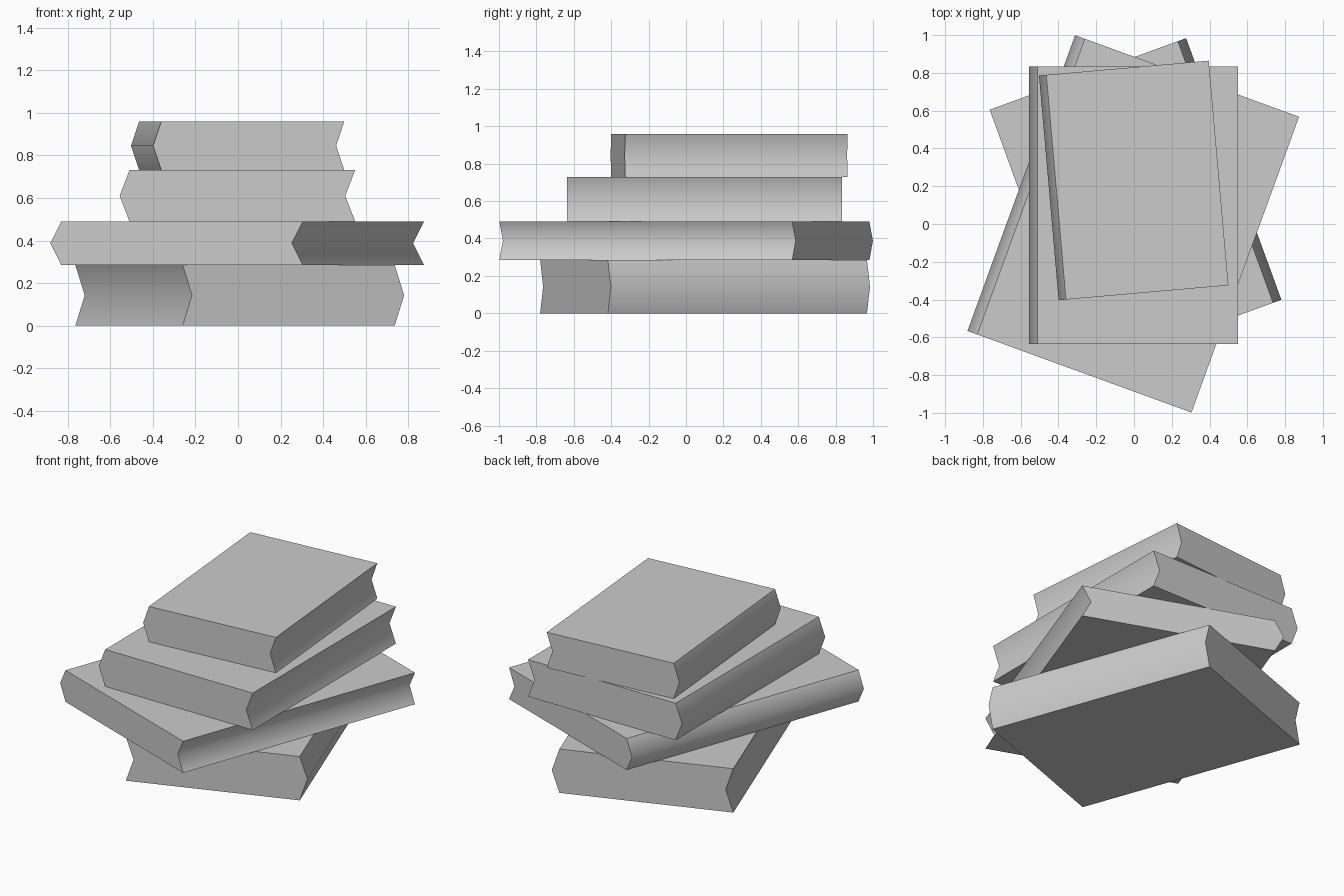
import bpy
import bmesh
import math
from mathutils import Matrix, Vector

cube = bpy.data.objects.get("Cube")
if cube:
    bpy.data.objects.remove(cube, do_unlink=True)

# One plain grey for every book
grey = bpy.data.materials.new("plain_grey")
grey.use_nodes = True
colour = (0.6, 0.6, 0.6, 1)
grey.diffuse_color = colour
grey.node_tree.nodes["Principled BSDF"].inputs["Base Color"].default_value = colour


def book(name, corner, width, length, bottom, top, bulge, angle, spine_right=False):
    """Extrude a cover profile with a pointed spine and a notched page edge.
    corner is the front left corner of the cover."""
    middle = (bottom + top) / 2
    side = 1 if spine_right else -1
    profile = [(0, bottom), (width, bottom), (width + side * bulge, middle),
               (width, top), (0, top), (side * bulge, middle)]
    bm = bmesh.new()
    face = bm.faces.new([bm.verts.new((x, 0, z)) for x, z in profile])
    extruded = bmesh.ops.extrude_face_region(bm, geom=[face])
    moved = [v for v in extruded["geom"] if isinstance(v, bmesh.types.BMVert)]
    bmesh.ops.translate(bm, verts=moved, vec=Vector((0, length, 0)))
    bmesh.ops.recalc_face_normals(bm, faces=bm.faces)
    place = Matrix.Translation((*corner, 0)) @ Matrix.Rotation(math.radians(angle), 4, "Z")
    bmesh.ops.transform(bm, matrix=place, verts=bm.verts)

    mesh = bpy.data.meshes.new(name)
    bm.to_mesh(mesh)
    bm.free()
    mesh.materials.append(grey)
    obj = bpy.data.objects.new(name, mesh)
    bpy.context.collection.objects.link(obj)

    # Round the spine and page edge, keep the cover edges crisp
    bpy.ops.object.select_all(action="DESELECT")
    obj.select_set(True)
    bpy.context.view_layer.objects.active = obj
    bpy.ops.object.shade_smooth_by_angle(angle=math.radians(58))


# The stack, from the bottom up
book("bottom_book", (-0.26, -0.78), 1.06, 1.474, 0, 0.285, 0.047, 20, spine_right=True)
book("wide_book", (-0.83, -0.585), 1.207, 1.666, 0.285, 0.49, 0.055, -20)
book("straight_book", (-0.51, -0.635), 1.06, 1.47, 0.49, 0.73, 0.046, 0)
book("top_book", (-0.36, -0.40), 0.863, 1.194, 0.73, 0.96, 0.039, 5)
